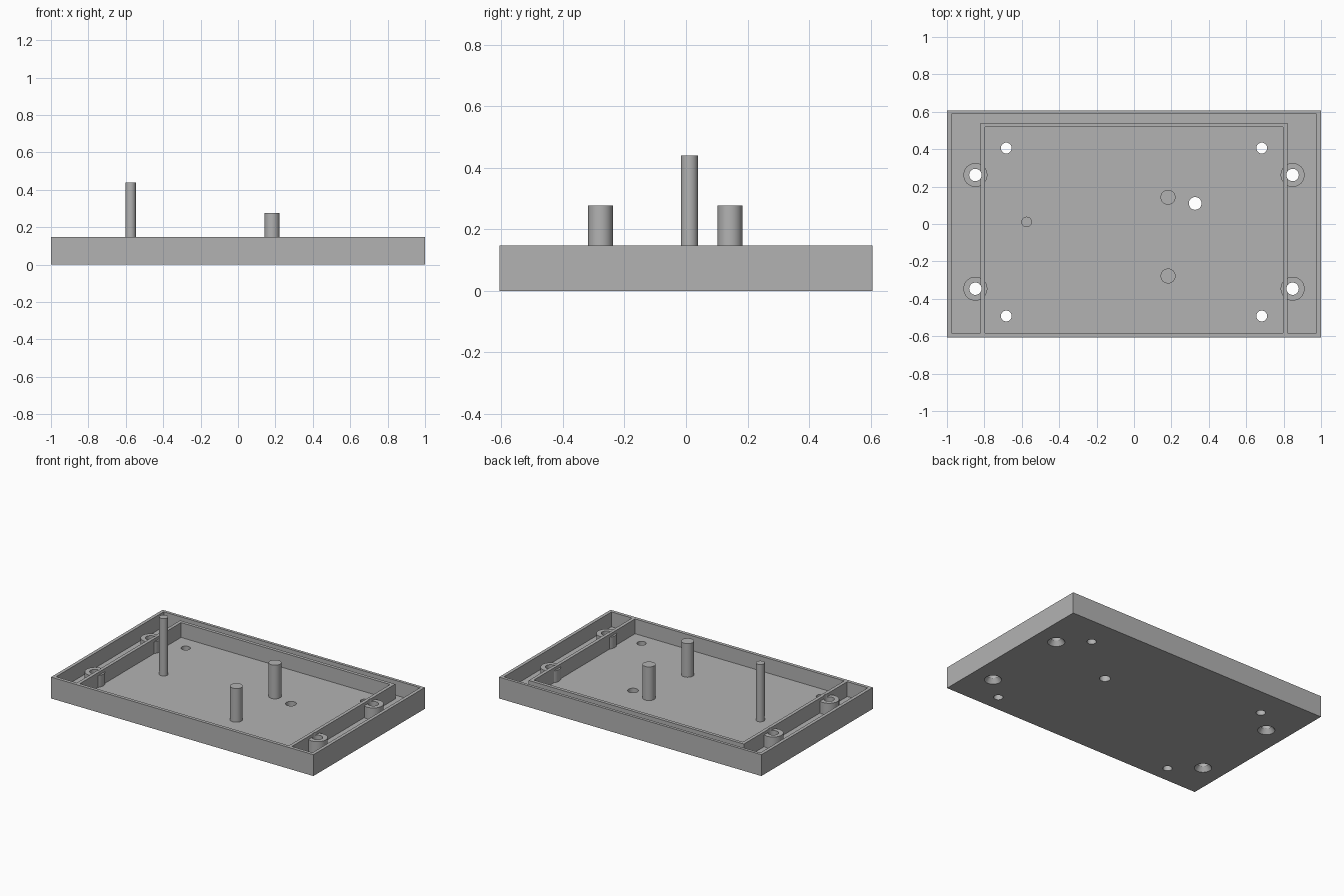
import bpy

if "Cube" in bpy.data.objects:
    bpy.data.objects.remove(bpy.data.objects["Cube"])

H, FLOOR = 0.147, 0.045      # tray height, floor thickness

grey = bpy.data.materials.new("plain_grey")
grey.diffuse_color = (0.45, 0.45, 0.45, 1)
grey.use_nodes = True
grey.node_tree.nodes["Principled BSDF"].inputs["Base Color"].default_value = grey.diffuse_color


def box(name, x0, x1, y0, y1, z0, z1):
    bpy.ops.mesh.primitive_cube_add(size=1, location=((x0 + x1) / 2, (y0 + y1) / 2, (z0 + z1) / 2))
    ob = bpy.context.object
    ob.name = name
    ob.scale = (x1 - x0, y1 - y0, z1 - z0)
    bpy.ops.object.transform_apply(location=True, rotation=False, scale=True)
    ob.data.materials.append(grey)
    return ob


def rod(name, x, y, r0, r1, z0, z1):
    bpy.ops.mesh.primitive_cone_add(vertices=40, radius1=r0, radius2=r1, depth=z1 - z0,
                                    location=(x, y, (z0 + z1) / 2))
    ob = bpy.context.object
    ob.name = name
    ob.data.materials.append(grey)
    return ob


def combine(target, tool, operation):
    mod = target.modifiers.new(operation, 'BOOLEAN')
    mod.operation, mod.object, mod.solver = operation, tool, 'EXACT'
    bpy.context.view_layer.objects.active = target
    bpy.ops.object.modifier_apply(modifier=mod.name)
    bpy.data.objects.remove(tool)


# tray with a central pocket and a channel along the left, back and right
tray = box("tray", -1, 1, -0.607, 0.607, 0, H)
for x0, x1, y0, y1 in ((-0.797, 0.797, -0.584, 0.518),
                       (-0.977, -0.82, -0.584, 0.587),
                       (0.82, 0.977, -0.584, 0.587),
                       (-0.9, 0.9, 0.541, 0.587)):
    combine(tray, box("pocket_cutter", x0, x1, y0, y1, FLOOR, H + 0.1), 'DIFFERENCE')

# screw bosses with countersunk through holes
bosses = [(sx * 0.848, y) for sx in (-1, 1) for y in (0.262, -0.346)]
for x, y in bosses:
    combine(tray, rod("screw_boss", x, y, 0.064, 0.064, 0.02, 0.126), 'UNION')
for x, y in bosses:
    # clears the rib above the boss hole, then the hole and its countersink
    combine(tray, rod("hole_cutter", x, y, 0.033, 0.033, -0.1, 0.3), 'DIFFERENCE')
    combine(tray, rod("countersink_cutter", x, y, 0.0605, 0.033, -0.01, 0.03), 'DIFFERENCE')

# plain floor holes
holes = [(sx * 0.683, y, 0.029) for sx in (-1, 1) for y in (0.406, -0.492)]
for x, y, r in holes + [(0.327, 0.11, 0.034)]:
    combine(tray, rod("hole_cutter", x, y, r, r, -0.1, 0.3), 'DIFFERENCE')

# upright posts standing on the floor
posts = [rod("tall_pin", -0.574, 0.011, 0.028, 0.028, FLOOR, 0.44),
         rod("back_post", 0.182, 0.143, 0.04, 0.04, FLOOR, 0.277),
         rod("front_post", 0.182, -0.278, 0.04, 0.04, FLOOR, 0.277)]

# smooth round walls, keep edges crisp
for ob in [tray] + posts:
    bpy.ops.object.select_all(action='DESELECT')
    ob.select_set(True)
    bpy.context.view_layer.objects.active = ob
    bpy.ops.object.shade_smooth_by_angle(angle=0.5)
